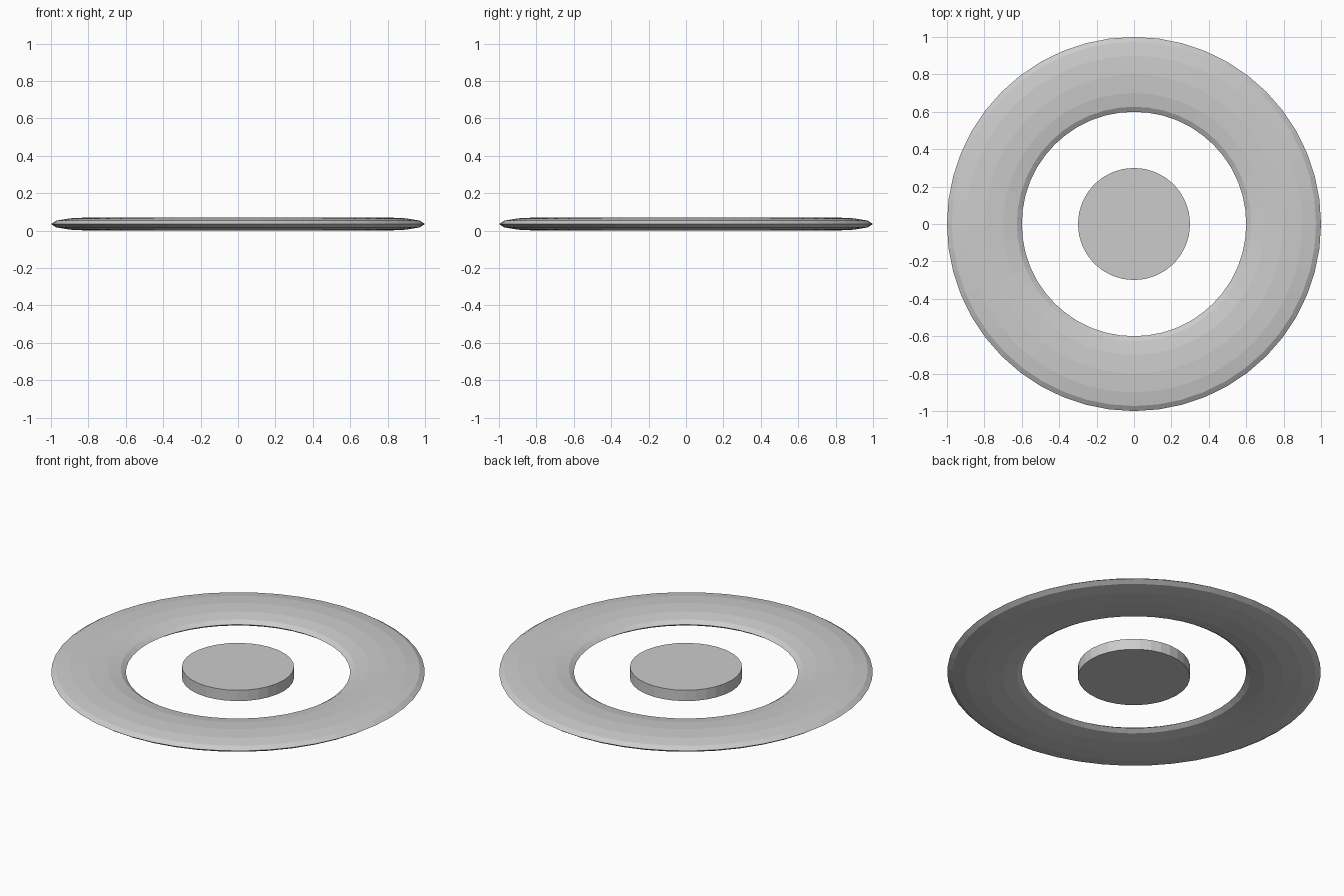
import bpy

if "Cube" in bpy.data.objects:
    bpy.data.objects.remove(bpy.data.objects["Cube"])

MID_Z = 0.035  # shared mid-plane of both parts

# Flattened outer ring: low-poly torus squashed to 0.07 tall
bpy.ops.mesh.primitive_torus_add(major_radius=0.8, minor_radius=0.2,
                                 major_segments=48, minor_segments=12,
                                 location=(0, 0, MID_Z))
ring = bpy.context.object
ring.name = "outer_ring"
ring.scale.z = MID_Z / 0.2
bpy.ops.object.transform_apply(location=False, rotation=False, scale=True)
bpy.ops.object.shade_flat()

# Free-standing central disc
bpy.ops.mesh.primitive_cylinder_add(vertices=32, radius=0.3, depth=0.064,
                                    location=(0, 0, MID_Z))
disc = bpy.context.object
disc.name = "centre_disc"
bpy.ops.object.shade_flat()
